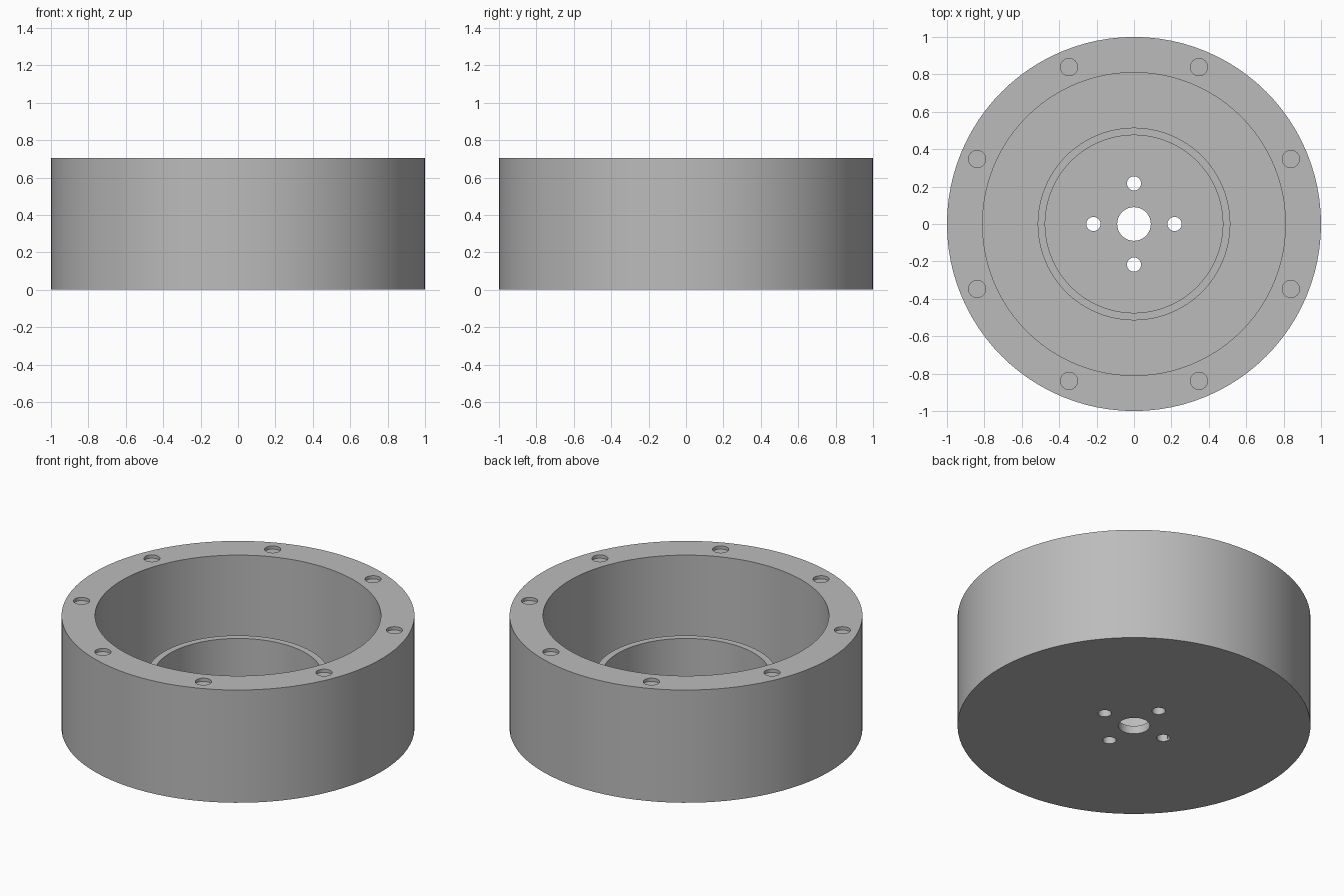
import bpy
import bmesh
from math import cos, sin, radians

# Remove the default cube
cube = bpy.data.objects.get("Cube")
if cube:
    bpy.data.objects.remove(cube, do_unlink=True)

HEIGHT, FLOOR, RING_TOP = 0.705, 0.05, 0.34
SEGMENTS = 96

# Plain grey material
grey = bpy.data.materials.new("plain grey")
grey.use_nodes = True
colour = (0.5, 0.5, 0.5, 1)
grey.diffuse_color = colour
grey.node_tree.nodes["Principled BSDF"].inputs["Base Color"].default_value = colour


def add_object(name, bm):
    bmesh.ops.recalc_face_normals(bm, faces=bm.faces)
    mesh = bpy.data.meshes.new(name)
    bm.to_mesh(mesh)
    bm.free()
    mesh.materials.append(grey)
    obj = bpy.data.objects.new(name, mesh)
    bpy.context.collection.objects.link(obj)
    return obj


def lathe(name, profile):
    """Spin a radius/height profile round z; both ends lie on the axis."""
    bm = bmesh.new()
    verts = [bm.verts.new((r, 0, z)) for r, z in profile]
    edges = [bm.edges.new(pair) for pair in zip(verts, verts[1:])]
    bmesh.ops.spin(bm, geom=verts + edges, axis=(0, 0, 1), cent=(0, 0, 0),
                   angle=radians(360), steps=SEGMENTS, use_duplicate=False)
    bmesh.ops.remove_doubles(bm, verts=bm.verts, dist=0.0001)
    return add_object(name, bm)


def hole_cutter(name, holes, bottom, top):
    """Join upright cylinders, given as (x, y, radius), into one hidden cutter."""
    bm = bmesh.new()
    for x, y, r in holes:
        made = bmesh.ops.create_cone(bm, cap_ends=True, segments=32,
                                     radius1=r, radius2=r, depth=top - bottom)
        bmesh.ops.translate(bm, verts=made["verts"], vec=(x, y, (top + bottom) / 2))
    obj = add_object(name, bm)
    obj.hide_render = True
    obj.hide_set(True)
    return obj


def circle_of_holes(count, start, distance, radius):
    angles = [radians(start + 360 * i / count) for i in range(count)]
    return [(distance * cos(a), distance * sin(a), radius) for a in angles]


# Round housing: outer wall, flat floor and low inner ring
housing = lathe("housing", [
    (0, 0), (1, 0), (1, HEIGHT), (0.81, HEIGHT), (0.81, FLOOR),
    (0.515, FLOOR), (0.515, RING_TOP), (0.475, RING_TOP), (0.475, FLOOR), (0, FLOOR)])

# Through holes in the floor, blind holes in the rim
floor_holes = [(0, 0, 0.09)] + circle_of_holes(4, 0, 0.217, 0.038)
rim_holes = circle_of_holes(8, 22.5, 0.908, 0.046)
cutters = [hole_cutter("floor_hole_cutter", floor_holes, -0.1, FLOOR + 0.1),
           hole_cutter("rim_hole_cutter", rim_holes, HEIGHT - 0.02, HEIGHT + 0.1)]
for cutter in cutters:
    cut = housing.modifiers.new(cutter.name, "BOOLEAN")
    cut.operation = "DIFFERENCE"
    cut.solver = "EXACT"
    cut.object = cutter

# Apply the cuts, then shade smooth with sharp edges kept
bpy.ops.object.select_all(action="DESELECT")
bpy.context.view_layer.objects.active = housing
housing.select_set(True)
for cutter in cutters:
    bpy.ops.object.modifier_apply(modifier=cutter.name)
    bpy.data.objects.remove(cutter, do_unlink=True)
bpy.ops.object.shade_smooth_by_angle(angle=radians(30))
